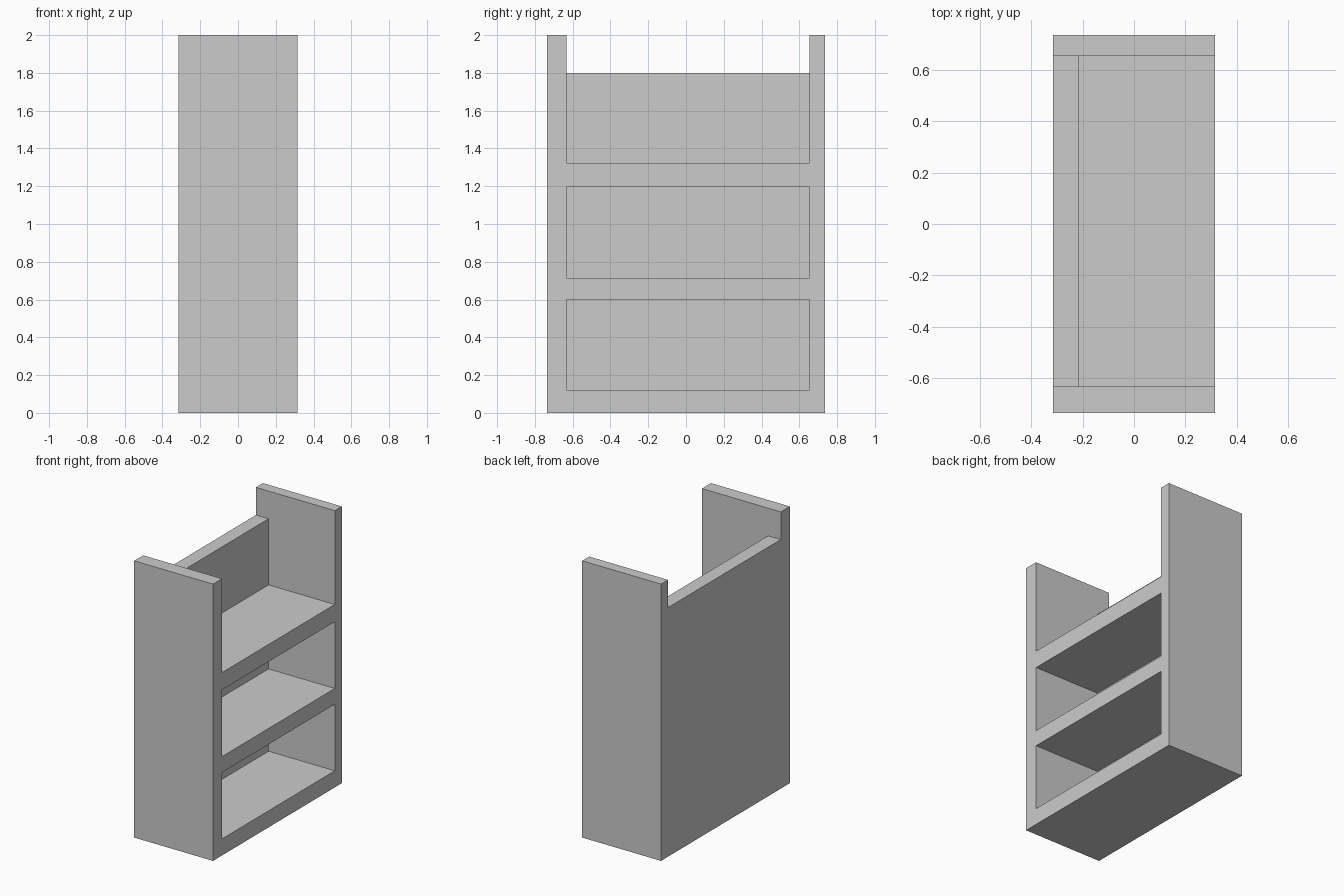
import bpy

if "Cube" in bpy.data.objects:
    bpy.data.objects.remove(bpy.data.objects["Cube"])

# Overall outline and inner faces
X0, X1 = -0.315, 0.315
Y0, Y1 = -0.735, 0.735
INNER_Y0, INNER_Y1 = -0.632, 0.655
BACK_X = -0.214
BACK_TOP = 1.8


def box(name, x, y, z):
    """Axis-aligned board given its (min, max) range on each axis."""
    centre = [(a + b) / 2 for a, b in (x, y, z)]
    size = [b - a for a, b in (x, y, z)]
    bpy.ops.mesh.primitive_cube_add(size=1, location=centre)
    obj = bpy.context.object
    obj.name = name
    obj.scale = size
    bpy.ops.object.transform_apply(location=False, rotation=False, scale=True)
    return obj


# Tall side panels, the front one thicker
box("front_side_panel", (X0, X1), (Y0, INNER_Y0), (0, 2))
box("rear_side_panel", (X0, X1), (INNER_Y1, Y1), (0, 2))

# Lower back board between the sides
box("back_panel", (X0, BACK_X), (INNER_Y0, INNER_Y1), (0, BACK_TOP))

# Base and two shelves, flush with the open face
levels = {
    "base_shelf": (0, 0.12),
    "middle_shelf": (0.6, 0.715),
    "top_shelf": (1.197, 1.322),
}
for name, z in levels.items():
    box(name, (BACK_X, X1), (INNER_Y0, INNER_Y1), z)
